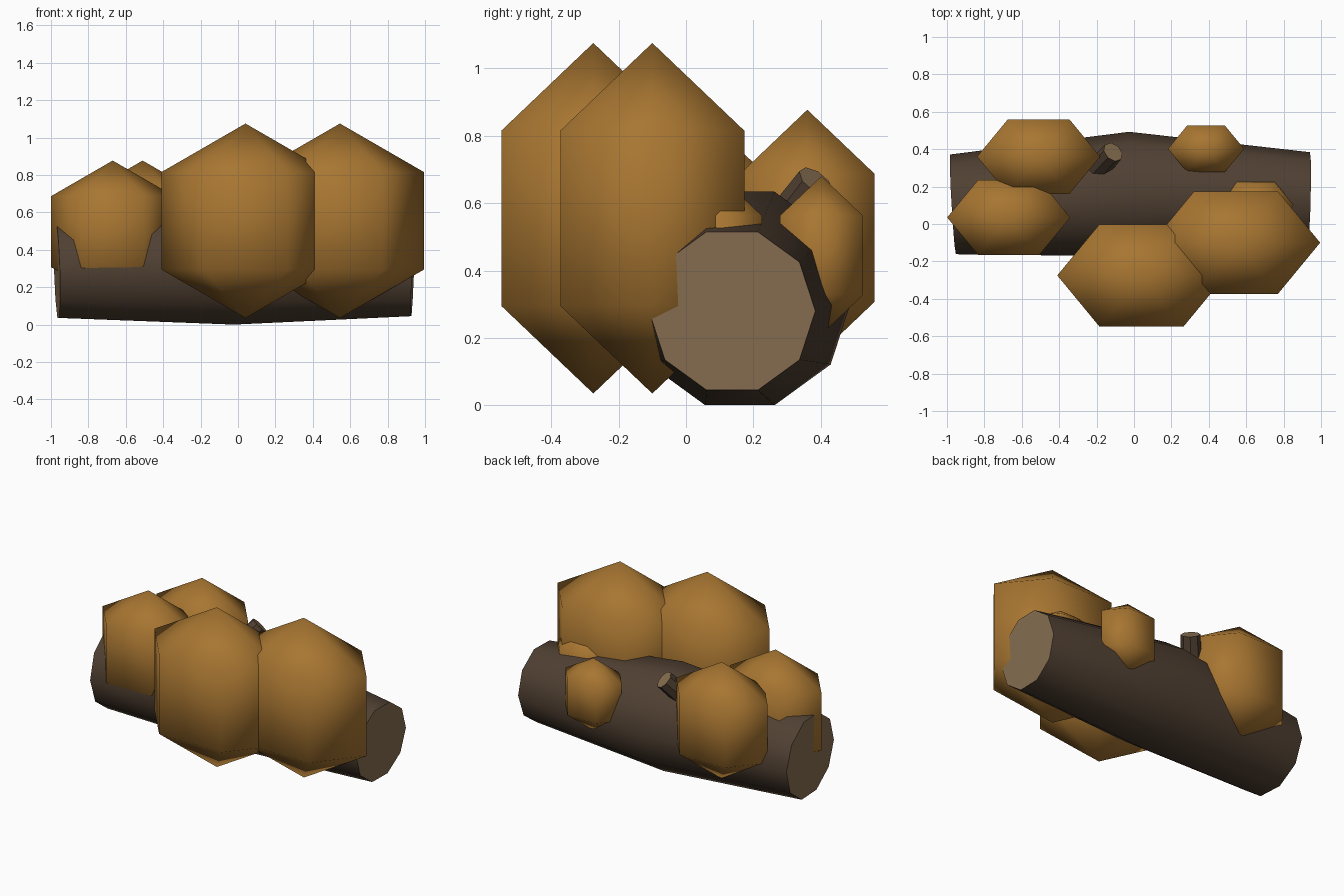
import bpy, bmesh, math
from mathutils import Vector

if "Cube" in bpy.data.objects:
    bpy.data.objects.remove(bpy.data.objects["Cube"])


def material(name, rgb):
    m = bpy.data.materials.new(name)
    m.diffuse_color = (*rgb, 1)
    m.use_nodes = True
    m.node_tree.nodes["Principled BSDF"].inputs["Base Color"].default_value = m.diffuse_color
    return m


BARK = material("dark bark", (0.08, 0.051, 0.032))
WOOD = material("cut wood", (0.242, 0.156, 0.08))
GOLD = material("golden fungus", (0.39, 0.18, 0.031))


def finish(bm, name, mats, angle):
    bmesh.ops.recalc_face_normals(bm, faces=bm.faces)
    mesh = bpy.data.meshes.new(name)
    bm.to_mesh(mesh)
    bm.free()
    for m in mats:
        mesh.materials.append(m)
    obj = bpy.data.objects.new(name, mesh)
    bpy.context.collection.objects.link(obj)
    bpy.ops.object.select_all(action='DESELECT')
    obj.select_set(True)
    bpy.context.view_layer.objects.active = obj
    bpy.ops.object.shade_smooth_by_angle(angle=math.radians(angle))
    return obj


def bridge(bm, a, b):
    n = len(a)
    for i in range(n):
        bm.faces.new((a[i], a[(i + 1) % n], b[(i + 1) % n], b[i]))


def branch(name, path, radii, sides):
    """Tapered tube with rings square to the path and cut-wood ends."""
    pts = [Vector(p) for p in path]
    bm = bmesh.new()
    rings = []
    for i, (p, r) in enumerate(zip(pts, radii)):
        t = (pts[min(i + 1, len(pts) - 1)] - pts[max(i - 1, 0)]).normalized()
        u = Vector((0, 0, 1)).cross(t).normalized()
        v = t.cross(u)
        angles = [math.tau * k / sides for k in range(sides)]
        rings.append([bm.verts.new(p + r * (u * math.cos(a) + v * math.sin(a)))
                      for a in angles])
    for a, b in zip(rings, rings[1:]):
        bridge(bm, a, b)
    for ring in (rings[0], rings[-1]):
        bm.faces.new(ring).material_index = 1
    return finish(bm, name, (BARK, WOOD), 40)


def clump(name, center, r):
    """Six-sided, three-band sphere, flattened front to back."""
    c = Vector(center)
    bm = bmesh.new()
    rings = []
    for z in (0.5, -0.5):
        w = math.sqrt(1 - z * z)
        rings.append([bm.verts.new(c + r * Vector((w * math.cos(k * math.pi / 3),
                                                  0.7 * w * math.sin(k * math.pi / 3), z)))
                      for k in range(6)])
    bridge(bm, *rings)
    for ring, z in zip(rings, (1, -1)):
        pole = bm.verts.new(c + Vector((0, 0, z * r)))
        for i in range(6):
            bm.faces.new((ring[i], ring[(i + 1) % 6], pole))
    return finish(bm, name, (GOLD,), 180)


# Fallen log, slightly bowed and thicker in the middle
branch("log", [(-0.968, 0.105, 0.29), (-0.02, 0.16, 0.317), (0.935, 0.137, 0.28)],
       [0.267, 0.333, 0.247], 10)

# Broken branch stub
tip = Vector((-0.112, 0.385, 0.665))
lean = Vector((0.48, 0.52, 0.7)).normalized()
branch("branch_stub", [tip - lean * 0.2, tip], [0.065, 0.058], 8)

# Fungus clumps: large pair in front, medium pair at left, small pair at right
for name, center, r in (
    ("large_clump_middle", (0.04, -0.275, 0.555), 0.52),
    ("large_clump_right", (0.545, -0.1, 0.555), 0.52),
    ("medium_clump_front", (-0.67, 0.035, 0.497), 0.38),
    ("medium_clump_back", (-0.51, 0.36, 0.497), 0.38),
    ("small_clump_back", (0.385, 0.402, 0.445), 0.235),
    ("small_clump_right", (0.65, 0.102, 0.445), 0.235),
):
    clump(name, center, r)
